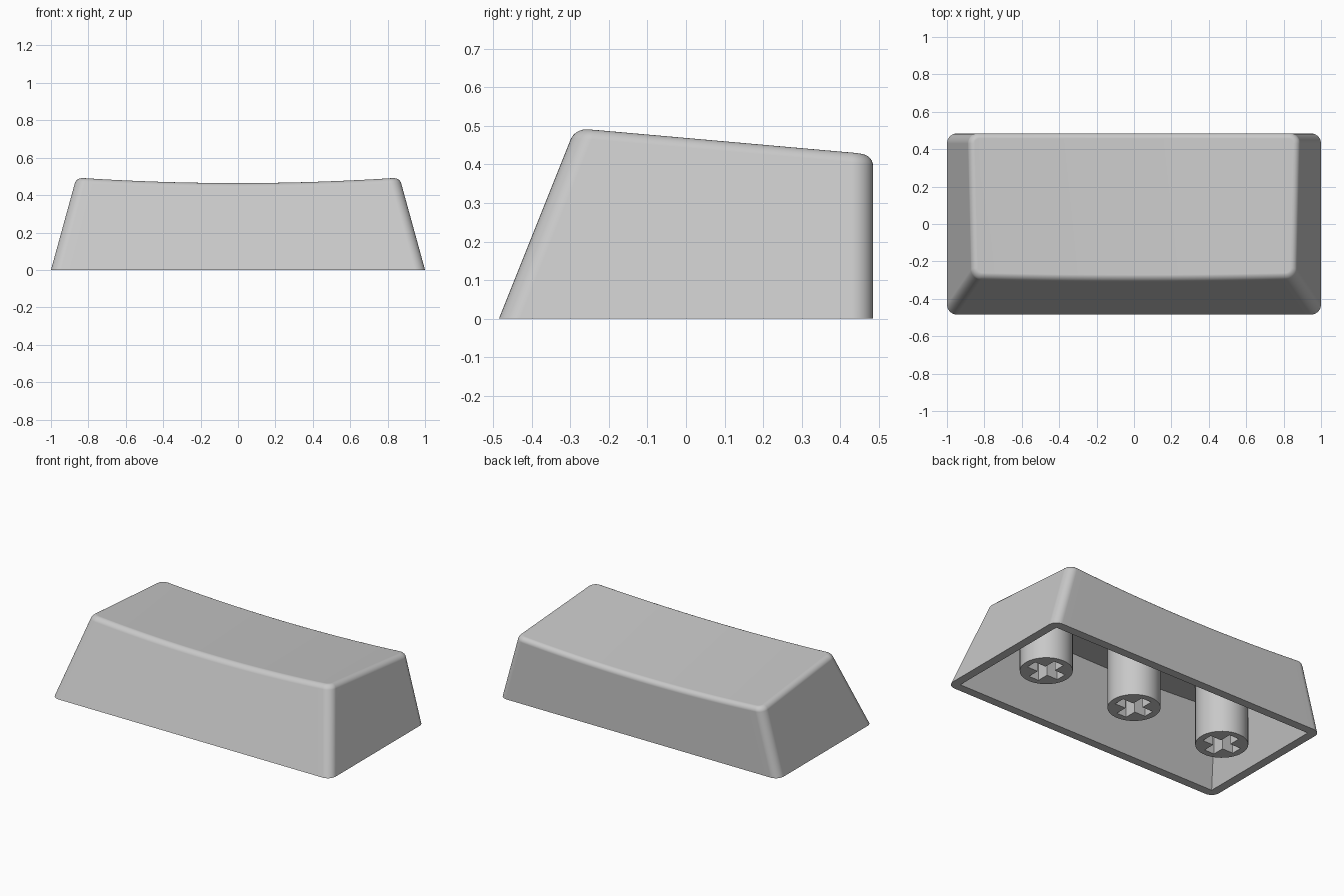
import bpy, bmesh
from math import sin, cos, pi

cube = bpy.data.objects.get("Cube")
if cube:
    bpy.data.objects.remove(cube, do_unlink=True)

grey = bpy.data.materials.new("light_grey_plastic")
grey.use_nodes = True
COLOUR = (0.58, 0.58, 0.58, 1)
grey.diffuse_color = COLOUR
grey.node_tree.nodes["Principled BSDF"].inputs["Base Color"].default_value = COLOUR

CORNER, FILLET, WALL, CEILING = 0.055, 0.028, 0.055, 0.065
ARC, SPAN, ROUND = 8, 32, 6


def make_object(name, bm):
    bmesh.ops.recalc_face_normals(bm, faces=bm.faces)
    mesh = bpy.data.meshes.new(name)
    bm.to_mesh(mesh)
    bm.free()
    mesh.materials.append(grey)
    obj = bpy.data.objects.new(name, mesh)
    bpy.context.collection.objects.link(obj)
    return obj


def activate(obj):
    bpy.ops.object.select_all(action='DESELECT')
    obj.select_set(True)
    bpy.context.view_layer.objects.active = obj


def dish(x, y):
    """Height of the tilted top, scooped across its width."""
    return 0.465 - 0.09 * (y + 0.28) + 0.03 * (x / 0.86) ** 2


# Outline: front half from left to right, then its mirror at the back.
# Each entry holds corner position, outward direction and side.
quarter = [pi / 2 * i / ARC for i in range(ARC + 1)]
front = [(-1, -cos(a), -sin(a), -1) for a in quarter]
front += [(-1 + 2 * i / SPAN, 0, -1, -1) for i in range(1, SPAN)]
front += [(1, cos(a), -sin(a), -1) for a in reversed(quarter)]
outline = front + [(c, nx, -ny, 1) for c, nx, ny, _ in reversed(front)]


def ring(inset, radius, drop=None):
    """Rounded outline on the leaning walls, at the base or below the dish."""
    points = []
    for c, nx, ny, side in outline:
        z = 0
        for _ in range(6):
            half = 1 - 0.2755 * z - inset
            edge = 0.485 - inset if side > 0 else -0.485 + 0.4 * z + inset
            x = c * (half - radius) + radius * nx
            y = edge - side * radius + radius * ny
            if drop is None:
                break
            z = dish(x, y) - drop
        points.append((x, y, z))
    return points


# Hollow cap: ceiling, inner wall, rim, outer wall, rounded top edge
rings = [ring(WALL, 0, CEILING), ring(WALL, 0), ring(0, CORNER)]
for i in range(ROUND + 1):
    a = pi / 2 * i / ROUND
    inset = FILLET * (1 - cos(a))
    rings.append(ring(inset, CORNER - inset, FILLET * (1 - sin(a))))

bm = bmesh.new()
loops = [[bm.verts.new(p) for p in r] for r in rings]
n = len(outline)
for low, high in zip(loops, loops[1:]):
    for i in range(n):
        j = (i + 1) % n
        bm.faces.new((low[i], low[j], high[j], high[i]))
for loop in (loops[0], loops[-1]):
    for i in range(n // 2 - 1):
        bm.faces.new((loop[i], loop[i + 1], loop[n - 2 - i], loop[n - 1 - i]))
bmesh.ops.remove_doubles(bm, verts=bm.verts, dist=0.00001)
cap = make_object("cap_shell", bm)
activate(cap)
bpy.ops.object.shade_smooth_by_angle(angle=pi / 6)
normals = cap.modifiers.new("even_shading", 'WEIGHTED_NORMAL')
normals.keep_sharp = True

# Mounting stem: round post with a cross-shaped socket
BASE, TOP, RADIUS = 0.008, 0.4, 0.153
bm = bmesh.new()
bmesh.ops.create_cone(bm, cap_ends=True, segments=48, radius1=RADIUS,
                      radius2=RADIUS, depth=TOP - BASE)
bmesh.ops.translate(bm, verts=bm.verts, vec=(0, 0, (TOP + BASE) / 2))
stem = make_object("middle_stem", bm)

LONG, THIN = 0.112, 0.035
bm = bmesh.new()
corner = [(LONG, -THIN), (LONG, THIN), (THIN, THIN)]
cross = []
for _ in range(4):
    cross += corner
    corner = [(-y, x) for x, y in corner]
face = bm.faces.new([bm.verts.new((x, y, -0.1)) for x, y in cross])
tall = bmesh.ops.extrude_face_region(bm, geom=[face])["geom"]
bmesh.ops.translate(bm, vec=(0, 0, 0.32),
                    verts=[v for v in tall if isinstance(v, bmesh.types.BMVert)])
cutter = make_object("socket_cutter", bm)
cutter.hide_render = True

cut = stem.modifiers.new("socket", 'BOOLEAN')
cut.operation = 'DIFFERENCE'
cut.solver = 'EXACT'
cut.object = cutter
activate(stem)
bpy.ops.object.modifier_apply(modifier=cut.name)
bpy.data.objects.remove(cutter, do_unlink=True)
bpy.ops.object.shade_smooth_by_angle(angle=pi / 6)

# Outer stems share the same mesh
for name, x in (("left_stem", 0.66), ("right_stem", -0.66)):
    copy = bpy.data.objects.new(name, stem.data)
    copy.location.x = x
    bpy.context.collection.objects.link(copy)
